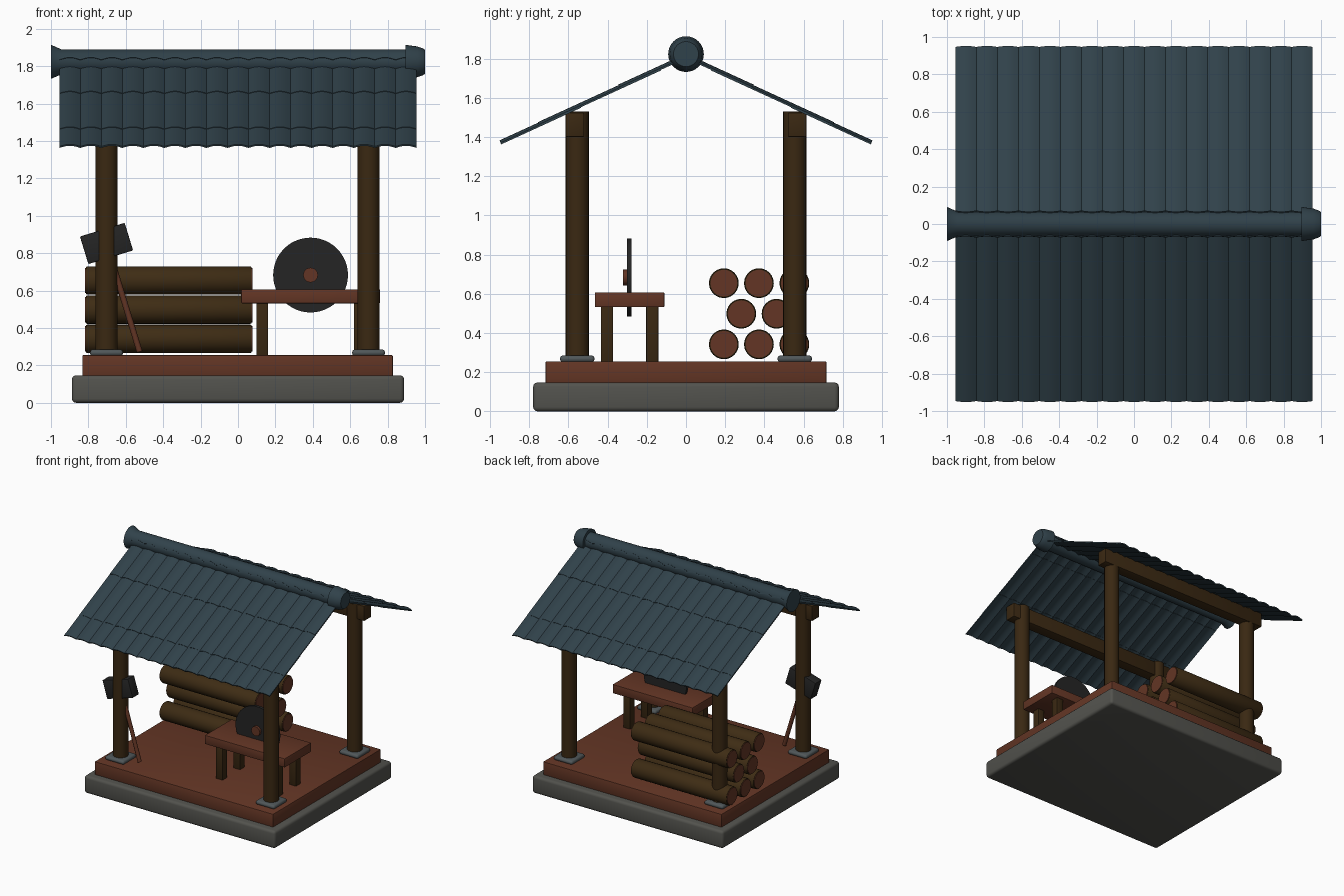
import bpy, bmesh, math
from mathutils import Vector, Matrix

if "Cube" in bpy.data.objects:
    bpy.data.objects.remove(bpy.data.objects["Cube"])


def material(name, rgb):
    m = bpy.data.materials.new(name)
    m.diffuse_color = (*rgb, 1)
    m.use_nodes = True
    m.node_tree.nodes["Principled BSDF"].inputs["Base Color"].default_value = m.diffuse_color
    return m


STONE = material("grey stone", (0.085, 0.085, 0.075))
PAD = material("blue grey stone", (0.08, 0.095, 0.10))
RED = material("red brown wood", (0.125, 0.036, 0.018))
DARK = material("dark timber", (0.042, 0.021, 0.006))
BARK = material("bark", (0.048, 0.025, 0.007))
TILE = material("slate blue tile", (0.030, 0.054, 0.069))
IRON = material("dark iron", (0.018, 0.018, 0.018))


def finish(name, bm, mats, smooth=True):
    bmesh.ops.recalc_face_normals(bm, faces=bm.faces)
    me = bpy.data.meshes.new(name)
    bm.to_mesh(me)
    bm.free()
    for m in mats:
        me.materials.append(m)
    ob = bpy.data.objects.new(name, me)
    bpy.context.collection.objects.link(ob)
    if smooth:
        bpy.ops.object.select_all(action='DESELECT')
        ob.select_set(True)
        bpy.context.view_layer.objects.active = ob
        bpy.ops.object.shade_smooth_by_angle(angle=math.radians(35))
    return ob


def box(name, x, y, z, mat, bevel=0.006, segs=2):
    """Box from (min, max) ranges on each axis."""
    bm = bmesh.new()
    bmesh.ops.create_cube(bm, size=1)
    for v in bm.verts:
        for i, r in enumerate((x, y, z)):
            v.co[i] = r[0] if v.co[i] < 0 else r[1]
    if bevel:
        bmesh.ops.bevel(bm, geom=bm.edges[:], offset=bevel, segments=segs,
                        profile=0.5, affect='EDGES')
    return finish(name, bm, [mat])


def rod(name, a, b, profile, mats, sides=24):
    """Lathe about the line a-b; profile is (distance from a, radius, material)."""
    a, b = Vector(a), Vector(b)
    rot = (b - a).to_track_quat('Z', 'Y').to_matrix().to_4x4()
    bm = bmesh.new()
    rings = []
    for d, r, _ in profile:
        rings.append([bm.verts.new((r * math.cos(t), r * math.sin(t), d))
                      for t in (2 * math.pi * k / sides for k in range(sides))])
    bm.faces.new(rings[0]).material_index = profile[0][2]
    bm.faces.new(rings[-1]).material_index = profile[-1][2]
    for i in range(len(rings) - 1):
        for k in range(sides):
            j = (k + 1) % sides
            f = bm.faces.new((rings[i][k], rings[i][j], rings[i + 1][j], rings[i + 1][k]))
            f.material_index = profile[i + 1][2] if i else profile[0][2]
    bm.transform(Matrix.Translation(a) @ rot)
    return finish(name, bm, mats)


def cylinder(name, a, b, r, mat, sides=24):
    length = (Vector(b) - Vector(a)).length
    return rod(name, a, b, [(0, r, 0), (length, r, 0)], [mat], sides)


# Foundation and deck
box("stone_base", (-0.888, 0.888), (-0.78, 0.78), (0, 0.147), STONE, 0.022, 3)
box("wood_deck", (-0.832, 0.828), (-0.717, 0.717), (0.14, 0.255), RED, 0.006)

# Posts on stone pads, with a long beam over each pair
for sy, side in ((-1, "front"), (1, "back")):
    y = 0.555 * sy
    for x, hand in ((-0.703, "left"), (0.698, "right")):
        box(f"{side}_{hand}_pad", (x - 0.088, x + 0.088), (y - 0.088, y + 0.088),
            (0.25, 0.285), PAD, 0.016, 3)
        cylinder(f"{side}_{hand}_post", (x, y, 0.27), (x, y, 1.53), 0.059, DARK)
    box(f"{side}_beam", (-0.81, 0.81), (0.567 * sy - 0.047, 0.567 * sy + 0.047),
        (1.40, 1.525), DARK, 0.006)

# Roof: three overlapping rows of scalloped tiles per slope
SLOPE, RIDGE_Z, TILES, STEPS = 0.4585, 1.808, 17, 6
norm = Vector((0, SLOPE, 1)).normalized()


def tile_row(name, sy, y0, y1, lift):
    bm = bmesh.new()
    n = TILES * STEPS
    cols = []
    for i in range(n + 1):
        x = -0.955 + 1.91 * i / n
        h = 0.013 * math.sin(math.pi * (i % STEPS) / STEPS) + lift
        col = []
        for y, off in ((y0, h), (y1, h), (y1, h - 0.009), (y0, h - 0.009)):
            p = Vector((x, y, RIDGE_Z - SLOPE * y)) + norm * off
            col.append(bm.verts.new((p.x, p.y * sy, p.z)))
        cols.append(col)
    for a, b in zip(cols, cols[1:]):
        for k in range(4):
            j = (k + 1) % 4
            bm.faces.new((a[k], a[j], b[j], b[k]))
    bm.faces.new(cols[0])
    bm.faces.new(cols[-1])
    finish(name, bm, [TILE])


for sy, side in ((-1, "front"), (1, "back")):
    for k, (y0, y1) in enumerate(((-0.07, 0.34), (0.13, 0.75), (0.54, 0.948))):
        tile_row(f"{side}_tile_row_{k + 1}", sy, y0, y1, 0.003 * (1 - k))

# Ridge roll with a flared end on the left and a collar on the right
rod("ridge_roll", (-1, 0, 1.823), (1, 0, 1.823),
    [(0, 0.091, 0), (0.012, 0.086, 0), (0.055, 0.067, 0), (1.895, 0.067, 0),
     (1.896, 0.091, 0), (1.96, 0.082, 0), (1.99, 0.071, 0), (2.0, 0.064, 0)], [TILE], 32)

# Log pile: three, two, three, with pale cut ends
for row, (z, ys) in enumerate(((0.342, (0.193, 0.372, 0.553)), (0.498, (0.282, 0.462)),
                               (0.654, (0.193, 0.372, 0.553)))):
    for k, y in enumerate(ys):
        rod(f"log_{row + 1}_{k + 1}", (-0.818, y, z), (0.078, y, z),
            [(0, 0.068, 1), (0.005, 0.068, 1), (0.005, 0.072, 0), (0.012, 0.076, 0),
             (0.884, 0.076, 0), (0.891, 0.072, 0), (0.891, 0.068, 0), (0.896, 0.068, 1)],
            [BARK, RED])

# Saw table
box("table_top", (0.017, 0.76), (-0.465, -0.11), (0.532, 0.607), RED, 0.005)
for x in (0.13, 0.65):
    for y in (-0.403, -0.172):
        box("table_leg", (x - 0.031, x + 0.031), (y - 0.031, y + 0.031),
            (0.25, 0.54), DARK, 0.004)
cylinder("saw_blade", (0.388, -0.301, 0.683), (0.388, -0.277, 0.683), 0.2, IRON, 48)
cylinder("saw_hub", (0.388, -0.322, 0.683), (0.388, -0.295, 0.683), 0.04, RED, 12)

# Mallet leaning at the front left post
tilt = math.radians(17)
head = Vector((-0.703, -0.555, 0.852))
down = Vector((math.sin(tilt), 0, -math.cos(tilt)))
mallet = box("mallet_head", (-0.125, 0.125), (-0.042, 0.042), (-0.077, 0.077), IRON, 0.005)
mallet.location = head
mallet.rotation_euler = (0, -tilt, 0)
cylinder("mallet_handle", head, head + down * 0.605, 0.016, RED, 12)
